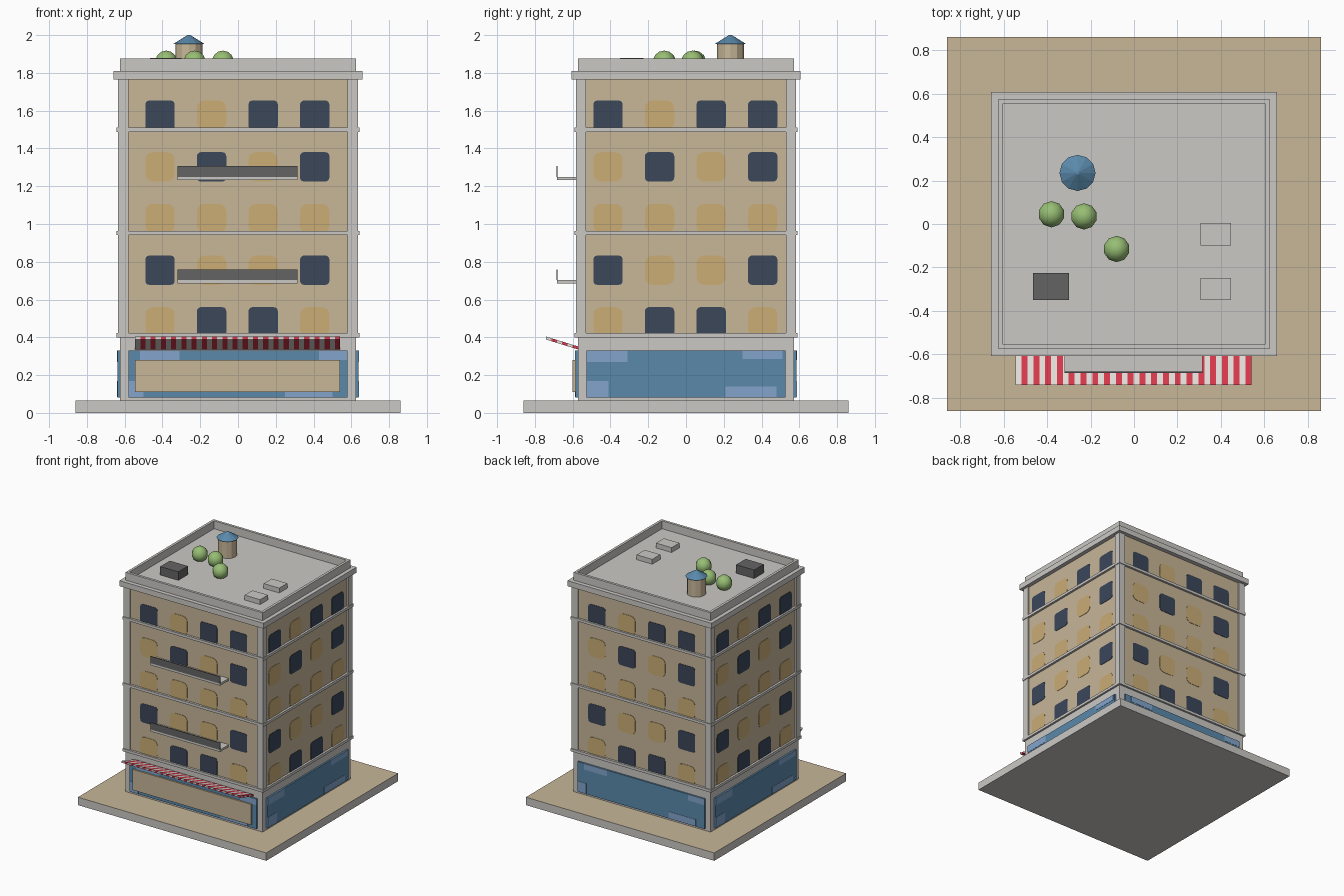
import bpy, bmesh, math
from mathutils import Matrix, Vector

if "Cube" in bpy.data.objects:
    bpy.data.objects.remove(bpy.data.objects["Cube"])


def material(name, hex_code):
    rgb = [int(hex_code[i:i + 2], 16) / 255 for i in (0, 2, 4)]
    col = [c / 12.92 if c < 0.04 else ((c + 0.055) / 1.055) ** 2.4 for c in rgb] + [1]
    m = bpy.data.materials.new(name)
    m.use_nodes = True
    m.diffuse_color = col
    m.node_tree.nodes["Principled BSDF"].inputs["Base Color"].default_value = col
    return m


TAN = material("tan_plaster", "C8B798")
GREY = material("pale_stone", "CBC9C5")
GLASS = material("blue_glass", "5A89AB")
SHINE = material("light_blue_reflection", "82A4CB")
DARK = material("dark_window", "3B475A")
LIT = material("lit_window", "CBAD76")
RED = material("awning_red", "D8394B")
WHITE = material("awning_white", "E2DEDA")
METAL = material("dark_metal", "646464")
GREEN = material("leaf_green", "97BE74")


def finish(name, bm, *mats):
    bmesh.ops.recalc_face_normals(bm, faces=bm.faces[:])
    me = bpy.data.meshes.new(name)
    bm.to_mesh(me)
    bm.free()
    for m in mats:
        me.materials.append(m)
    ob = bpy.data.objects.new(name, me)
    bpy.context.collection.objects.link(ob)
    return ob


def add_box(bm, x, y, z):
    """x, y, z are (low, high) pairs"""
    size = [b - a for a, b in (x, y, z)]
    mid = [(a + b) / 2 for a, b in (x, y, z)]
    return bmesh.ops.create_cube(
        bm, size=1, matrix=Matrix.Translation(mid) @ Matrix.Diagonal((*size, 1)))


def box(name, x, y, z, *mats):
    bm = bmesh.new()
    add_box(bm, x, y, z)
    return finish(name, bm, *mats)


def block(name, hx, hy, z, *mats):
    return box(name, (-hx, hx), (-hy, hy), z, *mats)


# Pavement slab: stone with a tan top
slab = block("pavement", 0.86, 0.86, (0, 0.065), GREY, TAN)
for p in slab.data.polygons:
    p.material_index = int(p.normal.z > 0.5)

# Main body
HX, HY = 0.636, 0.583
block("ground_floor", HX - 0.01, HY - 0.01, (0.065, 0.41), GREY)
block("upper_walls", HX - 0.012, HY - 0.012, (0.40, 1.77), TAN)
bm = bmesh.new()
for sx in (-1, 1):
    for sy in (-1, 1):
        add_box(bm, sorted((sx * 0.58, sx * HX)), sorted((sy * 0.53, sy * HY)), (0.40, 1.77))
finish("corner_piers", bm, GREY)
for name, z in (("lower", 0.40), ("middle", 0.942), ("upper", 1.488)):
    block(name + "_floor_band", HX + 0.006, HY + 0.006, (z, z + 0.022), GREY)

# Cornice, roof deck and parapet
block("cornice_and_roof", 0.658, 0.607, (1.765, 1.81), GREY)
bm = bmesh.new()
for s in (-1, 1):
    add_box(bm, sorted((s * 0.605, s * 0.626)), (-0.573, 0.573), (1.81, 1.875))
    add_box(bm, (-0.605, 0.605), sorted((s * 0.552, s * 0.573)), (1.81, 1.875))
finish("parapet", bm, GREY)


# Windows: the same lit/dark pattern on each side
def rounded_plate(bm, u, z, half, radius, depth, thick, index):
    pts = []
    for k, (sx, sz) in enumerate(((1, 1), (-1, 1), (-1, -1), (1, -1))):
        for j in range(4):
            a = math.radians(90 * k + 30 * j)
            pts.append((u + sx * (half - radius) + radius * math.cos(a),
                        z + sz * (half - radius) + radius * math.sin(a)))
    rings = [[bm.verts.new((px, -d, pz)) for px, pz in pts]
             for d in (depth, depth + thick)]
    n = len(pts)
    faces = [bm.faces.new(r) for r in rings]
    faces += [bm.faces.new((rings[0][i], rings[0][(i + 1) % n],
                            rings[1][(i + 1) % n], rings[1][i])) for i in range(n)]
    for f in faces:
        f.material_index = index


PATTERN = ("LDDL", "DLLD", "LLLL", "LDLD", "DLDD")
SHORT_SHINE = ((-0.525, -0.31, 0.27, 0.33), (0.30, 0.51, 0.285, 0.33),
               (-0.525, -0.41, 0.085, 0.17), (0.21, 0.48, 0.085, 0.14))
LONG_SHINE = ((-0.52, -0.31, 0.28, 0.33), (0.43, 0.58, 0.28, 0.33),
              (-0.58, -0.50, 0.085, 0.17), (0.25, 0.50, 0.085, 0.14))

for k, side in enumerate(("front", "right", "back", "left")):
    spin = Matrix.Rotation(math.radians(90 * k), 4, "Z")
    along_x = k % 2 == 0
    dist, width = (HY, 0.58) if along_x else (HX, 0.527)
    bm = bmesh.new()
    for r, row in enumerate(PATTERN):
        for c, kind in enumerate(row):
            dark = kind == "D"
            rounded_plate(bm, -0.413 + 0.273 * c, 0.482 + 0.2735 * r, 0.078,
                          0.022 if dark else 0.04, dist - 0.013, 0.004, int(dark))
    bm.transform(spin)
    finish(side + "_windows", bm, LIT, DARK)

    # Shop glass with paler reflections
    bm = bmesh.new()
    add_box(bm, (-width, width), (-dist - 0.003, -dist + 0.02), (0.082, 0.33))
    old = set(bm.faces)
    for u0, u1, z0, z1 in (LONG_SHINE if along_x else SHORT_SHINE):
        add_box(bm, (u0, u1), (-dist - 0.005, -dist), (z0, z1))
    for f in bm.faces:
        f.material_index = int(f not in old)
    bm.transform(spin)
    finish(side + "_shop_glass", bm, GLASS, SHINE)

# Blank shop board on the front
box("shop_board", (-0.545, 0.54), (-0.60, -0.58), (0.11, 0.28), TAN)

# Striped awning rising away from the wall
STRIPES, CELLS, LENGTH, REACH = 40, 6, 1.085, 0.168
bm = bmesh.new()
bmesh.ops.create_grid(bm, x_segments=STRIPES, y_segments=CELLS, size=0.5)
bmesh.ops.solidify(bm, geom=bm.faces[:], thickness=0.016)
bmesh.ops.recalc_face_normals(bm, faces=bm.faces[:])
bm.normal_update()
for f in bm.faces:
    c = f.calc_center_median()
    end = abs(f.normal.x) > 0.5
    cell = (c.y + 0.5) * CELLS if end else (c.x + 0.5) * STRIPES
    f.material_index = int(cell) % 2
mid_z = sum(v.co.z for v in bm.verts) / len(bm.verts)
for v in bm.verts:
    x, y, z = v.co
    v.co = Vector((x * LENGTH - 0.002, y * REACH - 0.656, z - mid_z + 0.37 - y * 0.052))
finish("awning", bm, WHITE, RED)

# Balconies
for name, z in (("lower", 0.685), ("upper", 1.232)):
    box(name + "_balcony_floor", (-0.32, 0.315), (-0.684, -0.565), (z, z + 0.018), GREY)
    box(name + "_balcony_rail", (-0.32, 0.315), (-0.686, -0.68), (z + 0.018, z + 0.075), METAL)

# Rooftop boxes
box("plant_room", (-0.465, -0.30), (-0.35, -0.225), (1.81, 1.88), METAL)
box("back_roof_vent", (0.305, 0.447), (-0.10, 0.005), (1.81, 1.85), GREY)
box("front_roof_vent", (0.305, 0.447), (-0.35, -0.248), (1.81, 1.85), GREY)


# Water tank with a conical lid
def cone(name, r1, r2, z0, z1, mat):
    bm = bmesh.new()
    bmesh.ops.create_cone(bm, cap_ends=True, segments=12, radius1=r1, radius2=r2, depth=z1 - z0,
                          matrix=Matrix.Translation((-0.26, 0.235, (z0 + z1) / 2)))
    return finish(name, bm, mat)


cone("water_tank", 0.072, 0.072, 1.81, 1.955, TAN)
cone("water_tank_lid", 0.083, 0.008, 1.953, 2.0, GLASS)

# Round shrubs
for i, (x, y) in enumerate(((-0.38, 0.045), (-0.23, 0.035), (-0.08, -0.115))):
    bm = bmesh.new()
    bmesh.ops.create_uvsphere(bm, u_segments=10, v_segments=7, radius=0.062,
                              matrix=Matrix.Translation((x, y, 1.856)))
    for f in bm.faces:
        f.smooth = True
    finish("shrub_%d" % (i + 1), bm, GREEN)
